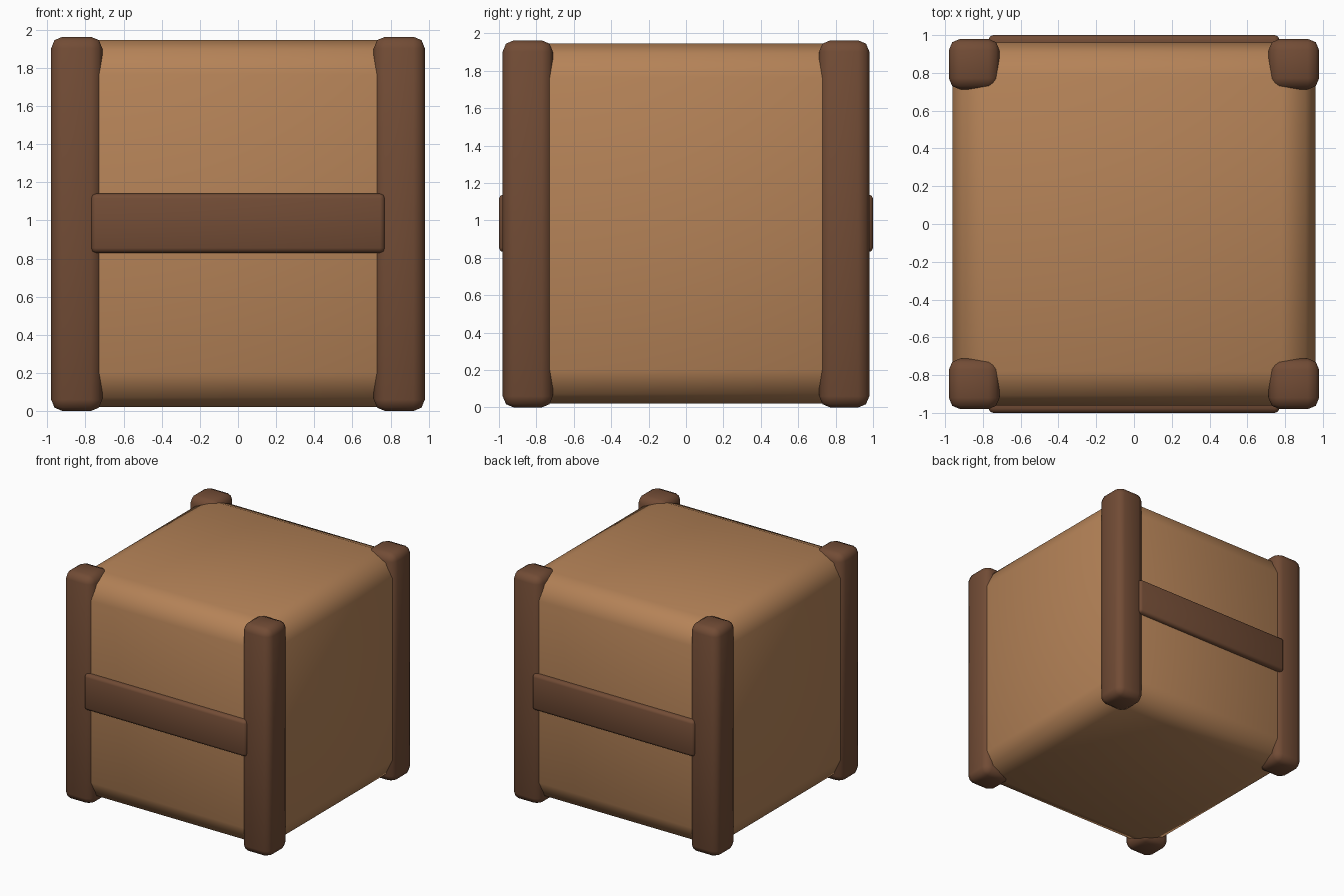
import bpy, math

if "Cube" in bpy.data.objects:
    bpy.data.objects.remove(bpy.data.objects["Cube"])


def material(name, color):
    m = bpy.data.materials.new(name)
    m.diffuse_color = (*color, 1)
    m.use_nodes = True
    m.node_tree.nodes["Principled BSDF"].inputs["Base Color"].default_value = m.diffuse_color
    return m


tan = material("tan wood", (0.46, 0.225, 0.096))
brown = material("dark brown wood", (0.168, 0.072, 0.036))


def rounded_box(name, lo, hi, bevel, segments, mat):
    """Box between two corners with rounded, smooth-shaded edges."""
    centre = [(a + b) / 2 for a, b in zip(lo, hi)]
    bpy.ops.mesh.primitive_cube_add(size=1, location=centre)
    ob = bpy.context.object
    ob.name = name
    ob.scale = [b - a for a, b in zip(lo, hi)]
    bpy.ops.object.transform_apply(location=False, rotation=False, scale=True)
    mod = ob.modifiers.new("rounding", 'BEVEL')
    mod.width = bevel
    mod.segments = segments
    mod.limit_method = 'NONE'
    bpy.ops.object.modifier_apply(modifier=mod.name)
    ob.data.materials.append(mat)
    bpy.ops.object.shade_smooth_by_angle(angle=math.radians(60))
    return ob


# Main crate body
rounded_box("crate_body", (-0.96, -0.96, 0.02), (0.96, 0.96, 1.945), 0.18, 2, tan)

# Four corner posts
for sx, side in ((-1, "left"), (1, "right")):
    for sy, end in ((-1, "front"), (1, "back")):
        xs = sorted((sx * 0.712, sx * 0.98))
        ys = sorted((sy * 0.712, sy * 0.98))
        rounded_box(f"{end}_{side}_post", (xs[0], ys[0], 0.0),
                    (xs[1], ys[1], 1.963), 0.06, 2, brown)

# Horizontal straps on the front and back
for sy, end in ((-1, "front"), (1, "back")):
    ys = sorted((sy * 0.90, sy * 1.0))
    rounded_box(f"{end}_strap", (-0.77, ys[0], 0.83), (0.77, ys[1], 1.14), 0.025, 2, brown)
